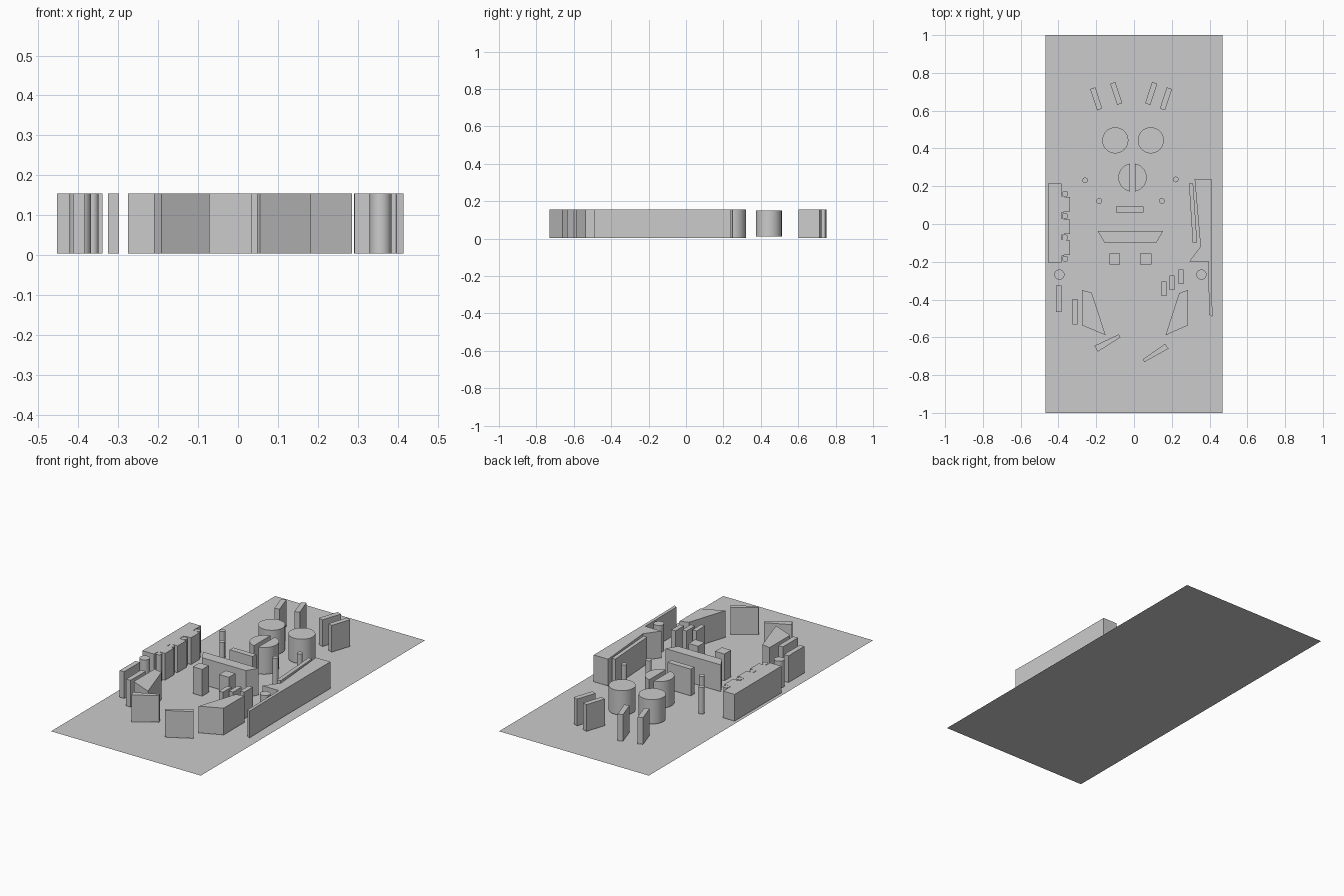
import bpy, bmesh, math

if "Cube" in bpy.data.objects:
    bpy.data.objects.remove(bpy.data.objects["Cube"])

Z0, Z1 = 0.004, 0.155


def prism(name, pts, z0=Z0, z1=Z1, smooth=False):
    """Closed upright solid from a plan outline."""
    bm = bmesh.new()
    face = bm.faces.new([bm.verts.new((x, y, z0)) for x, y in pts])
    top = bmesh.ops.extrude_face_region(bm, geom=[face])
    for v in top["geom"]:
        if isinstance(v, bmesh.types.BMVert):
            v.co.z = z1
    bmesh.ops.recalc_face_normals(bm, faces=bm.faces)
    me = bpy.data.meshes.new(name)
    bm.to_mesh(me)
    bm.free()
    ob = bpy.data.objects.new(name, me)
    bpy.context.collection.objects.link(ob)
    if smooth:
        bpy.ops.object.select_all(action='DESELECT')
        ob.select_set(True)
        bpy.context.view_layer.objects.active = ob
        bpy.ops.object.shade_smooth_by_angle(angle=math.radians(35))
    return ob


def block(name, x0, x1, y0, y1):
    return prism(name, [(x0, y0), (x1, y0), (x1, y1), (x0, y1)])


def arc(cx, cy, r, a0, a1, n):
    return [(cx + r * math.cos(a0 + (a1 - a0) * i / n),
             cy + r * math.sin(a0 + (a1 - a0) * i / n)) for i in range(n + 1)]


def post(name, x, y, r, z0=Z0, z1=Z1, n=32):
    return prism(name, arc(x, y, r, 0, math.tau, n)[:-1], z0, z1, True)


# Playfield sheet
bpy.ops.mesh.primitive_plane_add(size=2)
field = bpy.context.object
field.name = "playfield"
field.scale = (0.468, 1, 1)

# Slanted lane dividers at the top
for i, (x, y, s) in enumerate([(-0.200, 0.663, 1), (-0.094, 0.691, 1),
                               (0.091, 0.691, -1), (0.169, 0.663, -1)]):
    dx, dy, wx, wy = -0.0185 * s, 0.056, 0.0135, 0.005 * s
    prism(f"lane_divider_{i}", [(x + dx - wx, y + dy - wy), (x + dx + wx, y + dy + wy),
                                (x - dx + wx, y - dy + wy), (x - dx - wx, y - dy - wy)])

# Round bumpers, the lower one split by a slot
for i, x in enumerate((-0.099, 0.089)):
    post(f"bumper_{i}", x, 0.443, 0.069, 0.012, 0.15, 48)
a = math.acos(0.014 / 0.075)
prism("split_bumper_right", arc(-0.008, 0.246, 0.075, -a, a, 24), smooth=True)
prism("split_bumper_left", arc(-0.008, 0.246, 0.075, math.pi - a, math.pi + a, 24), smooth=True)

# Small pegs and larger side posts
for i, (x, y) in enumerate([(-0.259, 0.231), (0.221, 0.236), (-0.184, 0.122), (0.148, 0.122)]):
    post(f"peg_{i}", x, y, 0.015)
for i, x in enumerate((-0.395, 0.357)):
    post(f"side_post_{i}", x, -0.268, 0.027)

# Central targets
block("centre_bar", -0.095, 0.049, 0.061, 0.093)
prism("centre_bank", [(-0.192, -0.037), (0.155, -0.037), (0.118, -0.098), (-0.157, -0.098)])
block("square_target_left", -0.131, -0.073, -0.215, -0.156)
block("square_target_right", 0.033, 0.093, -0.215, -0.156)

# Left wall with three targets and pegs between
block("left_wall", -0.454, -0.383, -0.204, 0.215)
for i, y in enumerate((0.105, -0.015, -0.126)):
    block(f"wall_target_{i}", -0.370, -0.340, y - 0.039, y + 0.039)
    block(f"wall_target_back_{i}", -0.383, -0.370, y - 0.044, y + 0.044)
for i, y in enumerate((0.160, 0.042, -0.072, -0.184)):
    post(f"wall_peg_{i}", -0.365, y, 0.016)

# Right rail, lane wall and shooter lane
prism("right_rail", [(0.291, 0.215), (0.313, 0.215), (0.334, -0.098), (0.311, -0.098)])
prism("right_wall", [(0.321, 0.237), (0.411, 0.237), (0.411, -0.199),
                     (0.292, -0.199), (0.352, -0.119)])
prism("shooter_wall", [(0.394, -0.199), (0.411, -0.199), (0.415, -0.491), (0.397, -0.480)])

# Stepped targets and lower lane guides
for i, (x, y) in enumerate([(0.159, -0.342), (0.201, -0.311), (0.248, -0.279)]):
    block(f"step_target_{i}", x - 0.013, x + 0.013, y - 0.038, y + 0.038)
block("left_guide_outer", -0.412, -0.384, -0.467, -0.326)
block("left_guide_inner", -0.326, -0.298, -0.533, -0.398)

# Slingshots and flippers
prism("slingshot_left", [(-0.276, -0.350), (-0.224, -0.363), (-0.150, -0.589), (-0.276, -0.536)])
prism("slingshot_right", [(0.286, -0.350), (0.239, -0.366), (0.167, -0.589), (0.286, -0.536)])
prism("flipper_left", [(-0.210, -0.645), (-0.080, -0.584), (-0.072, -0.600), (-0.191, -0.676)])
prism("flipper_right", [(0.047, -0.716), (0.165, -0.634), (0.183, -0.660), (0.055, -0.731)])
